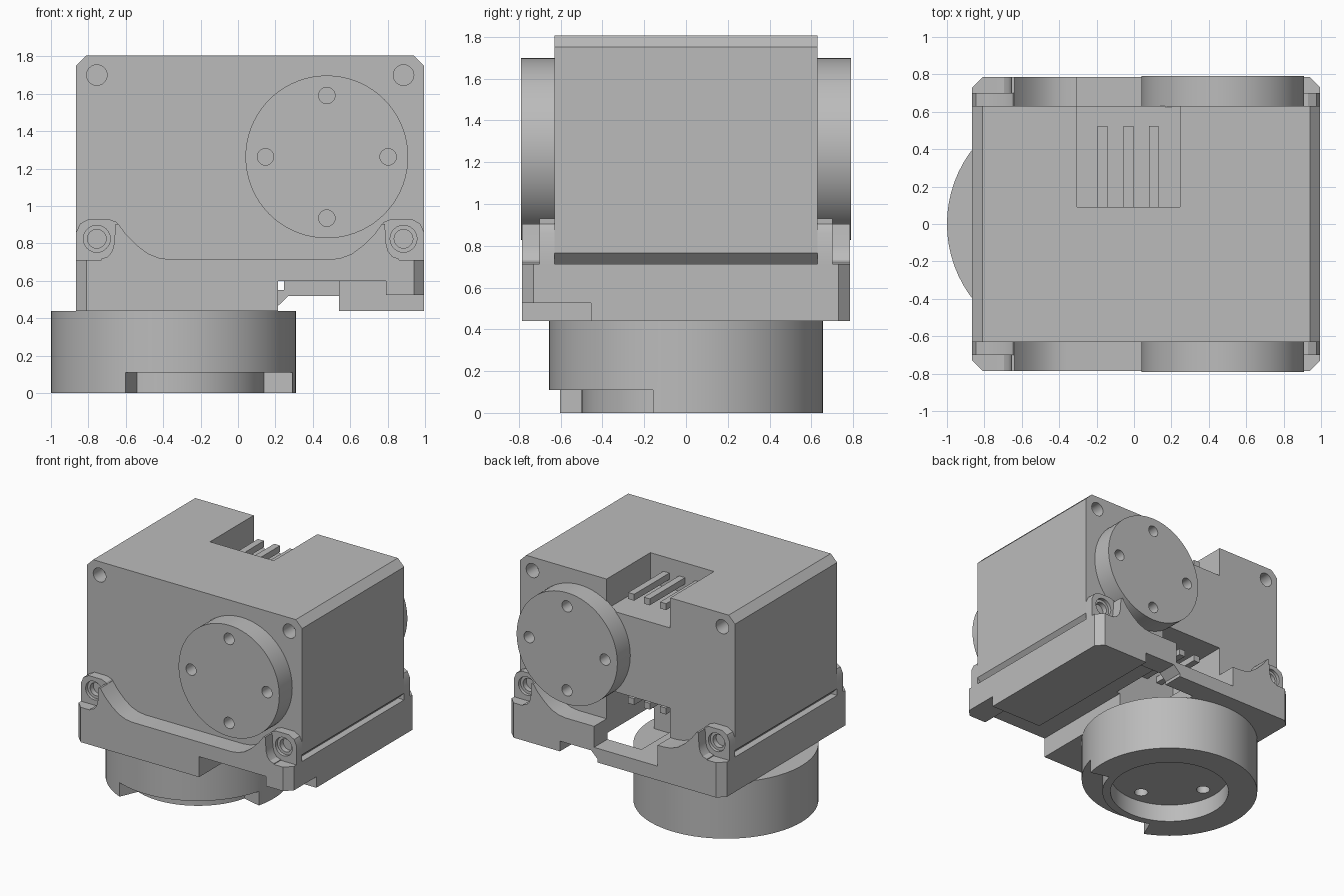
import bpy, bmesh, math
from mathutils import Vector

if "Cube" in bpy.data.objects:
    bpy.data.objects.remove(bpy.data.objects["Cube"], do_unlink=True)

grey = bpy.data.materials.new("plain grey")
grey.use_nodes = True
COLOUR = (0.5, 0.5, 0.5, 1)
grey.diffuse_color = COLOUR
grey.node_tree.nodes["Principled BSDF"].inputs["Base Color"].default_value = COLOUR

MID = 0.065            # middle of the housing along x
LEFT, RIGHT = -0.865, 0.995
HORN_X, HORN_Z = 0.475, 1.263


def prism(name, points, lo, hi, axis="Y"):
    """Extrude a 2D outline along Y (points are x, z) or Z (points are x, y)."""
    bm = bmesh.new()
    place = (lambda a, b, c: (a, c, b)) if axis == "Y" else (lambda a, b, c: (a, b, c))
    face = bm.faces.new([bm.verts.new(place(a, b, lo)) for a, b in points])
    moved = bmesh.ops.extrude_face_region(bm, geom=[face])["geom"]
    shift = Vector(place(0, 0, hi - lo))
    bmesh.ops.translate(bm, vec=shift, verts=[g for g in moved if isinstance(g, bmesh.types.BMVert)])
    bmesh.ops.recalc_face_normals(bm, faces=bm.faces)
    mesh = bpy.data.meshes.new(name)
    bm.to_mesh(mesh)
    bm.free()
    mesh.materials.append(grey)
    obj = bpy.data.objects.new(name, mesh)
    bpy.context.collection.objects.link(obj)
    return obj


def box(name, x0, x1, y0, y1, z0, z1):
    return prism(name, [(x0, z0), (x1, z0), (x1, z1), (x0, z1)], y0, y1)


def circle(cx, cy, r, n=32):
    return [(cx + r * math.cos(math.tau * i / n), cy + r * math.sin(math.tau * i / n)) for i in range(n)]


def chamfered(x0, x1, y0, y1, c):
    return [(x0 + c, y0), (x1 - c, y0), (x1, y0 + c), (x1, y1 - c),
            (x1 - c, y1), (x0 + c, y1), (x0, y1 - c), (x0, y0 + c)]


def combine(obj, other, operation="DIFFERENCE"):
    other.hide_render = True
    mod = obj.modifiers.new("combine", "BOOLEAN")
    mod.operation, mod.solver, mod.object = operation, "EXACT", other
    bpy.ops.object.select_all(action="DESELECT")
    bpy.context.view_layer.objects.active = obj
    obj.select_set(True)
    bpy.ops.object.modifier_apply(modifier=mod.name)
    bpy.data.objects.remove(other, do_unlink=True)


def drill(obj, x, z, r, side, outer, depth):
    """Blind round hole going inward from the front (-1) or back (1) face."""
    lo, hi = sorted((side * (outer - depth), side * (outer + 0.05)))
    combine(obj, prism("drill", circle(x, z, r, 24), lo, hi))


def smooth(obj):
    bpy.ops.object.select_all(action="DESELECT")
    bpy.context.view_layer.objects.active = obj
    obj.select_set(True)
    bpy.ops.object.shade_smooth_by_angle(angle=math.radians(25))


# Main housing with chamfered long edges
housing = prism("housing", chamfered(LEFT, RIGHT, 0.71, 1.805, 0.055), -0.63, 0.63)
for z0, z1 in ((1.57, 1.9), (0.6, 0.945)):
    combine(housing, box("socket_cut", -0.305, 0.245, 0.09, 0.7, z0, z1))
for side in (-1, 1):
    for x in (MID - 0.82, MID + 0.82):
        drill(housing, x, 1.70, 0.055, side, 0.63, 0.12)
smooth(housing)

# Connector pins in the upper and lower sockets
for level, z in (("upper", 1.64), ("lower", 0.825)):
    for i, x in enumerate((-0.195, -0.055, 0.08)):
        box(f"{level}_pin_{i + 1}", x, x + 0.052, 0.07, 0.525, z, z + 0.05)

# Round output horns, front and back
for side, name in ((-1, "front_horn"), (1, "back_horn")):
    lo, hi = sorted((side * 0.625, side * 0.79))
    horn = prism(name, circle(HORN_X, HORN_Z, 0.435, 72), lo, hi)
    for i in range(4):
        a = i * math.pi / 2
        drill(horn, HORN_X + 0.328 * math.cos(a), HORN_Z + 0.328 * math.sin(a), 0.044, side, 0.79, 0.1)
    smooth(horn)

# Bracket: plate with chamfered corners
bracket = prism("bracket", chamfered(LEFT, RIGHT, -0.785, 0.785, 0.055), 0.44, 0.712, "Z")

# Bracket lips: swooping edge and rounded screw lugs on both sides
sweep = [(-0.73, 0.6), (-0.73, 0.718), (-0.695, 0.73), (-0.672, 0.76), (-0.662, 0.8),
         (-0.655, 0.905), (-0.64, 0.905), (-0.6, 0.85), (-0.54, 0.79), (-0.48, 0.745),
         (-0.42, 0.722), (-0.36, 0.714)]
lip_outline = sweep + [(2 * MID - x, z) for x, z in reversed(sweep)]
lug = [(LEFT, 0.6), (LEFT, 0.86), (-0.845, 0.905), (-0.8, 0.93), (-0.69, 0.93),
       (-0.65, 0.915), (-0.625, 0.88), (-0.6, 0.85), (-0.6, 0.6)]
for side in (-1, 1):
    def span(a, b):
        return sorted((side * a, side * b))
    combine(bracket, prism("lip", lip_outline, *span(0.63, 0.785)), "UNION")
    for flip in (False, True):
        shape = [(2 * MID - x, z) for x, z in lug] if flip else lug
        combine(bracket, prism("lug", shape, *span(0.63, 0.70)), "UNION")
        x = MID + (0.82 if flip else -0.82)
        drill(bracket, x, 0.825, 0.072, side, 0.70, 0.025)
        drill(bracket, x, 0.825, 0.05, side, 0.70, 0.065)

# Cable channel, corner relief and socket opening in the bracket
cuts = [(0.213, 0.79, -0.9, -0.455, 0.4, 0.6),
        (0.78, 1.1, -0.9, -0.455, 0.4, 0.525),
        (0.213, 0.54, -0.5, 0.62, 0.4, 0.6),
        (-0.305, 0.245, 0.09, 0.9, 0.55, 1.0),
        (-0.05, 0.23, 0.09, 0.62, 0.4, 0.6)]
for c in cuts:
    combine(bracket, box("bracket_cut", *c))
slot = [(0.213, 0.4), (0.54, 0.4), (0.54, 0.52), (0.27, 0.52), (0.213, 0.465)]
combine(bracket, prism("slot_cut", slot, 0.6, 0.9))
smooth(bracket)

# Round foot under the bracket, recessed below
FX = -0.345
foot = prism("foot", circle(FX, 0, 0.655, 72), 0, 0.44, "Z")
combine(foot, prism("recess_cut", circle(FX, 0, 0.44, 64), -0.1, 0.14, "Z"))
for i in range(4):
    a = i * math.pi / 2
    hole = circle(FX + 0.328 * math.cos(a), 0.328 * math.sin(a), 0.05, 24)
    combine(foot, prism("foot_hole", hole, 0.1, 0.26, "Z"))

# Step cut around the front of the foot rim
angles = [math.radians(-113 + 99 * i / 24) for i in range(25)]
arc = [(FX + 0.5 * math.cos(a), 0.5 * math.sin(a)) for a in angles]
arc += [(FX + 0.8 * math.cos(a), 0.8 * math.sin(a)) for a in reversed(angles)]
combine(foot, prism("rim_cut", arc, -0.1, 0.11, "Z"))
smooth(foot)
